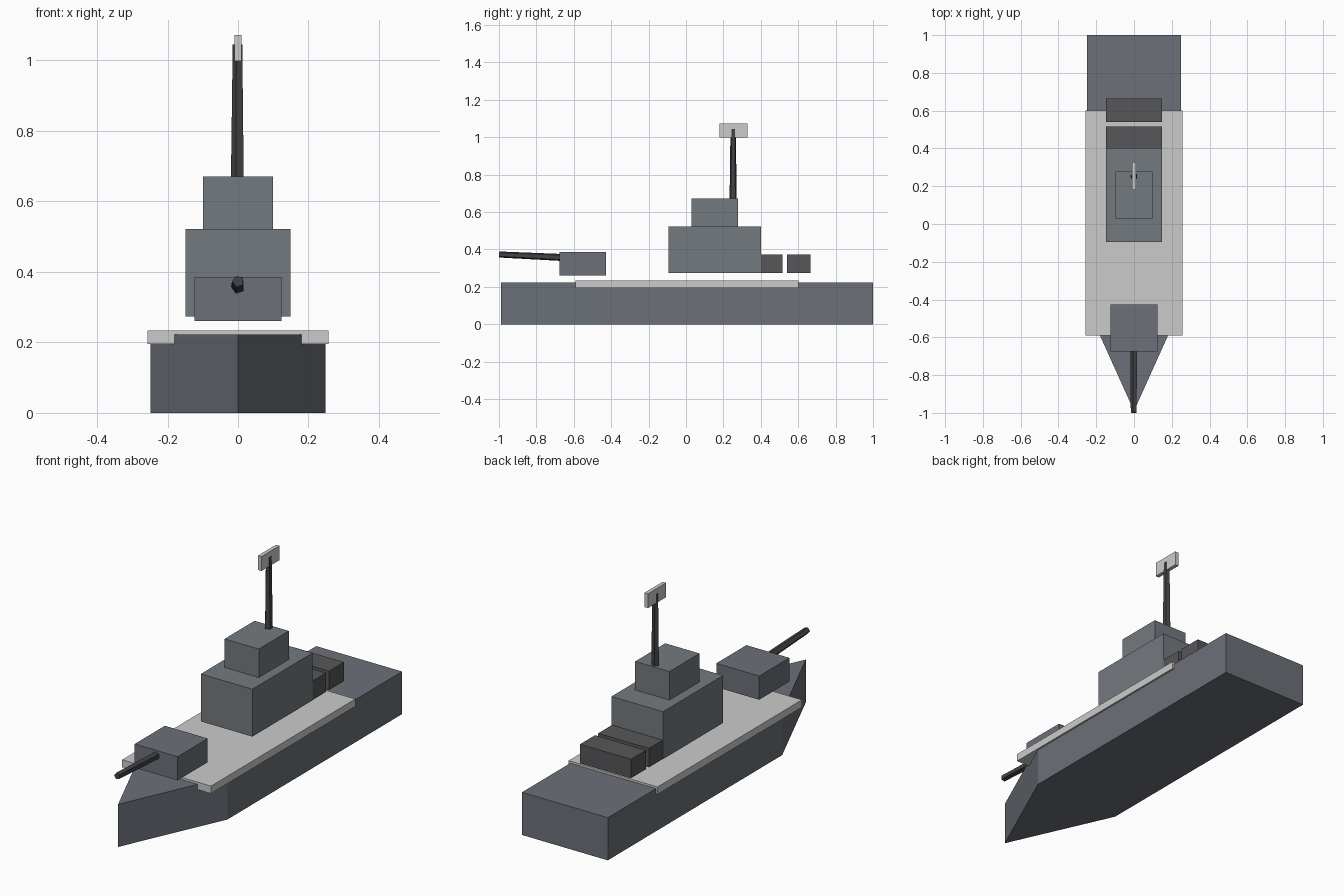
import bpy
import bmesh
from math import cos, sin, pi
from mathutils import Vector

if "Cube" in bpy.data.objects:
    bpy.data.objects.remove(bpy.data.objects["Cube"])


def material(name, rgb):
    m = bpy.data.materials.new(name)
    m.diffuse_color = (*rgb, 1)
    m.use_nodes = True
    m.node_tree.nodes["Principled BSDF"].inputs["Base Color"].default_value = m.diffuse_color
    return m


HULL = material("blue_grey", (0.15, 0.165, 0.19))
TOWER = material("mid_grey", (0.175, 0.195, 0.215))
DECK = material("light_grey", (0.62, 0.62, 0.62))
DARK = material("dark_grey", (0.095, 0.095, 0.10))
METAL = material("gun_metal", (0.055, 0.055, 0.058))


def finish(name, bm, mat):
    bmesh.ops.recalc_face_normals(bm, faces=bm.faces)
    me = bpy.data.meshes.new(name)
    bm.to_mesh(me)
    bm.free()
    me.materials.append(mat)
    ob = bpy.data.objects.new(name, me)
    bpy.context.collection.objects.link(ob)
    return ob


def loft(name, lower, upper, mat):
    """Closed solid between two matching rings of points."""
    bm = bmesh.new()
    a = [bm.verts.new(p) for p in lower]
    b = [bm.verts.new(p) for p in upper]
    n = len(a)
    bm.faces.new(a)
    bm.faces.new(b)
    for i in range(n):
        j = (i + 1) % n
        bm.faces.new((a[i], a[j], b[j], b[i]))
    return finish(name, bm, mat)


def prism(name, outline, z0, z1, mat):
    return loft(name, [(x, y, z0) for x, y in outline],
                [(x, y, z1) for x, y in outline], mat)


def box(name, half_x, y0, y1, z0, z1, mat):
    h = half_x
    return prism(name, [(-h, y0), (h, y0), (h, y1), (-h, y1)], z0, z1, mat)


def tube(name, p0, p1, r0, r1, mat, sides=5):
    p0, p1 = Vector(p0), Vector(p1)
    u = Vector((-1, 0, 0))
    w = (p1 - p0).normalized().cross(u)

    def ring(p, r):
        return [p + r * (cos(2 * pi * i / sides) * u + sin(2 * pi * i / sides) * w)
                for i in range(sides)]
    return loft(name, ring(p0, r0), ring(p1, r1), mat)


# Hull with pointed bow, and the deck plate over it
prism("hull", [(0, -0.99), (0.248, -0.44), (0.248, 1.0), (-0.248, 1.0), (-0.248, -0.44)],
      0, 0.223, HULL)
box("deck", 0.257, -0.59, 0.602, 0.195, 0.234, DECK)

# Superstructure
box("superstructure", 0.149, -0.094, 0.402, 0.274, 0.522, TOWER)
box("bridge", 0.099, 0.03, 0.278, 0.522, 0.671, TOWER)

# Mast and radar
tube("mast", (0, 0.252, 0.67), (0, 0.252, 1.045), 0.02, 0.015, METAL)
box("radar", 0.01, 0.179, 0.328, 0.998, 1.073, DECK)

# Gun turret and slightly raised barrel
box("turret", 0.124, -0.676, -0.427, 0.261, 0.385, HULL)
tube("gun_barrel", (0, -0.62, 0.355), (0, -0.999, 0.373), 0.02, 0.017, METAL)

# Two launcher boxes behind the superstructure
for i, (y0, y1) in enumerate([(0.395, 0.516), (0.541, 0.665)]):
    box(f"launcher_{i + 1}", 0.147, y0, y1, 0.274, 0.373, DARK)
